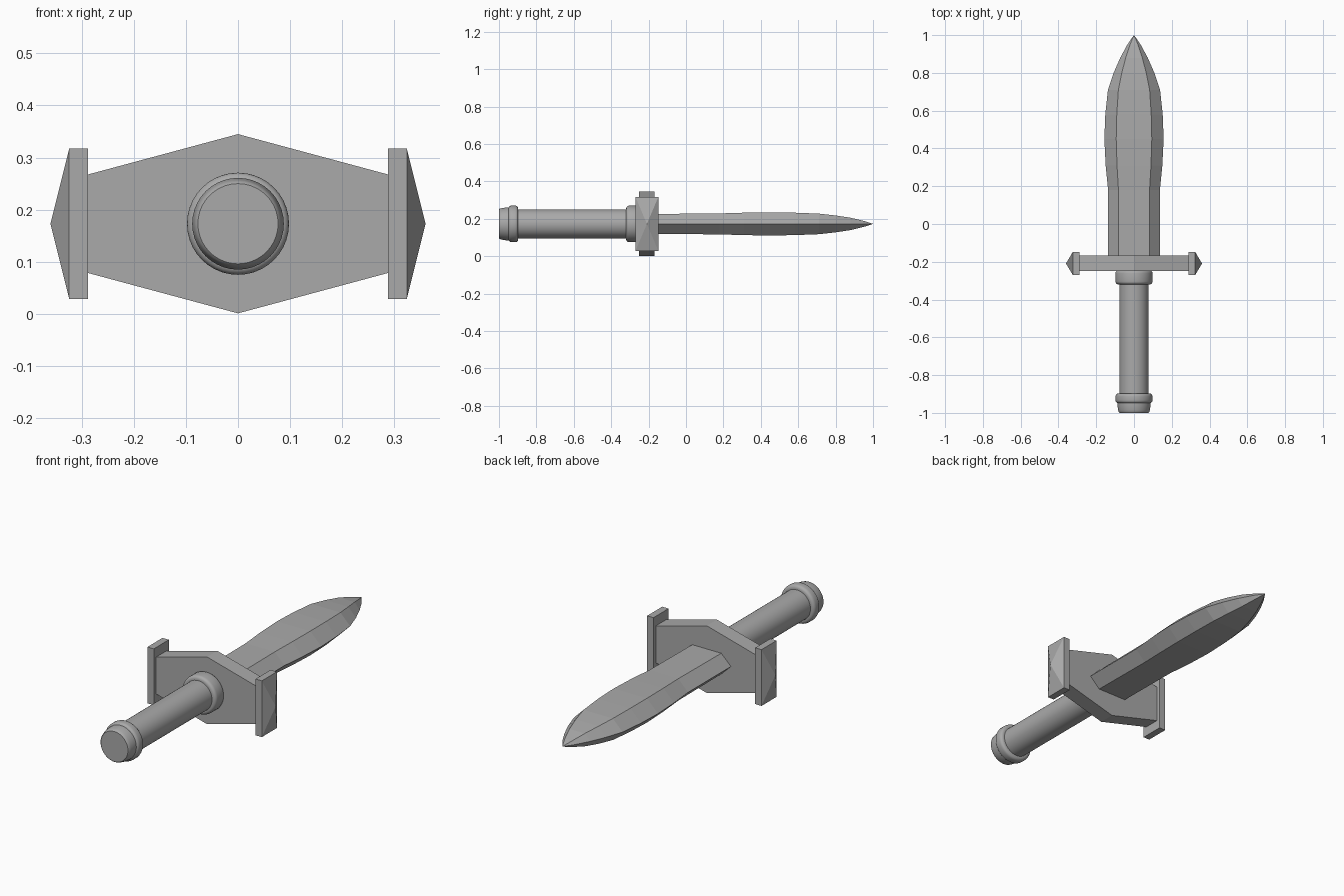
import bpy, bmesh, math
from mathutils import Vector

cube = bpy.data.objects.get("Cube")
if cube:
    bpy.data.objects.remove(cube, do_unlink=True)

MID = 0.173  # height of the long axis

steel = bpy.data.materials.new("plain_grey")
steel.use_nodes = True
grey = (0.4, 0.4, 0.4, 1)
steel.diffuse_color = grey
steel.node_tree.nodes["Principled BSDF"].inputs["Base Color"].default_value = grey


def loft(name, rings, smooth=False):
    """Skin a row of equal closed rings and cap both ends."""
    bm = bmesh.new()
    loops = [[bm.verts.new(p) for p in ring] for ring in rings]
    n = len(loops[0])
    for a, b in zip(loops, loops[1:]):
        for i in range(n):
            j = (i + 1) % n
            bm.faces.new((a[i], a[j], b[j], b[i]))
    bm.faces.new(loops[0])
    bm.faces.new(loops[-1])
    bmesh.ops.remove_doubles(bm, verts=bm.verts, dist=1e-5)
    bmesh.ops.recalc_face_normals(bm, faces=bm.faces)
    mesh = bpy.data.meshes.new(name)
    bm.to_mesh(mesh)
    bm.free()
    mesh.materials.append(steel)
    obj = bpy.data.objects.new(name, mesh)
    bpy.context.collection.objects.link(obj)
    if smooth:
        bpy.ops.object.select_all(action='DESELECT')
        obj.select_set(True)
        bpy.context.view_layer.objects.active = obj
        bpy.ops.object.shade_smooth_by_angle(angle=math.radians(40))
    return obj


def turned(name, profile, sides=40):
    """Round part along y from (y, radius) pairs."""
    turns = [2 * math.pi * i / sides for i in range(sides)]
    return loft(name, [[(r * math.cos(t), y, MID + r * math.sin(t)) for t in turns]
                       for y, r in profile], smooth=True)


def rounded_ring(name, y0, y1, r, bevel):
    """Collar with rounded rims."""
    arc = [math.pi / 2 * i / 4 for i in range(5)]
    start = [(y0 + bevel * (1 - math.sin(a)), r - bevel * (1 - math.cos(a))) for a in reversed(arc)]
    end = [(y1 - bevel * (1 - math.sin(a)), r - bevel * (1 - math.cos(a))) for a in arc]
    return turned(name, start + end)


# Blade: hexagonal section, as (y, half width, half thickness)
stations = [(-0.2, 0.137, 0.053), (0.18, 0.137, 0.056), (0.31, 0.15, 0.060),
            (0.45, 0.157, 0.062), (0.58, 0.152, 0.060), (0.71, 0.138, 0.055),
            (0.80, 0.108, 0.045), (0.88, 0.073, 0.033), (0.95, 0.035, 0.016),
            (1.0, 0.0005, 0.0005)]
section = [(-1, 0), (-0.6, 1), (0.6, 1), (1, 0), (0.6, -1), (-0.6, -1)]
loft("blade", [[(w * u, y, MID + t * v) for u, v in section] for y, w, t in stations])

# Guard: elongated hexagonal plate
outline = [(-0.29, 0.094), (0, 0.172), (0.29, 0.094), (0.29, -0.094), (0, -0.172), (-0.29, -0.094)]
loft("guard", [[(x, y, MID + z) for x, z in outline] for y in (-0.25, -0.168)])

# Guard ends: slab with a shallow pyramid outside
corners = [(-1, -1), (1, -1), (1, 1), (-1, 1)]
for side, label in ((1, "left"), (-1, "right")):
    loft(label + "_guard_end", [[(side * x, -0.209 + 0.061 * s * u, MID + 0.144 * s * v) for u, v in corners]
                                for x, s in ((0.288, 1), (0.324, 1), (0.36, 0.001))])

# Hilt
turned("grip", [(-0.93, 0.077), (-0.22, 0.077)])
rounded_ring("front_collar", -0.32, -0.245, 0.098, 0.016)
rounded_ring("pommel_collar", -0.949, -0.897, 0.098, 0.016)
turned("pommel_cap", [(-1, 0.077), (-0.996, 0.081), (-0.985, 0.084), (-0.96, 0.088), (-0.93, 0.088)])
